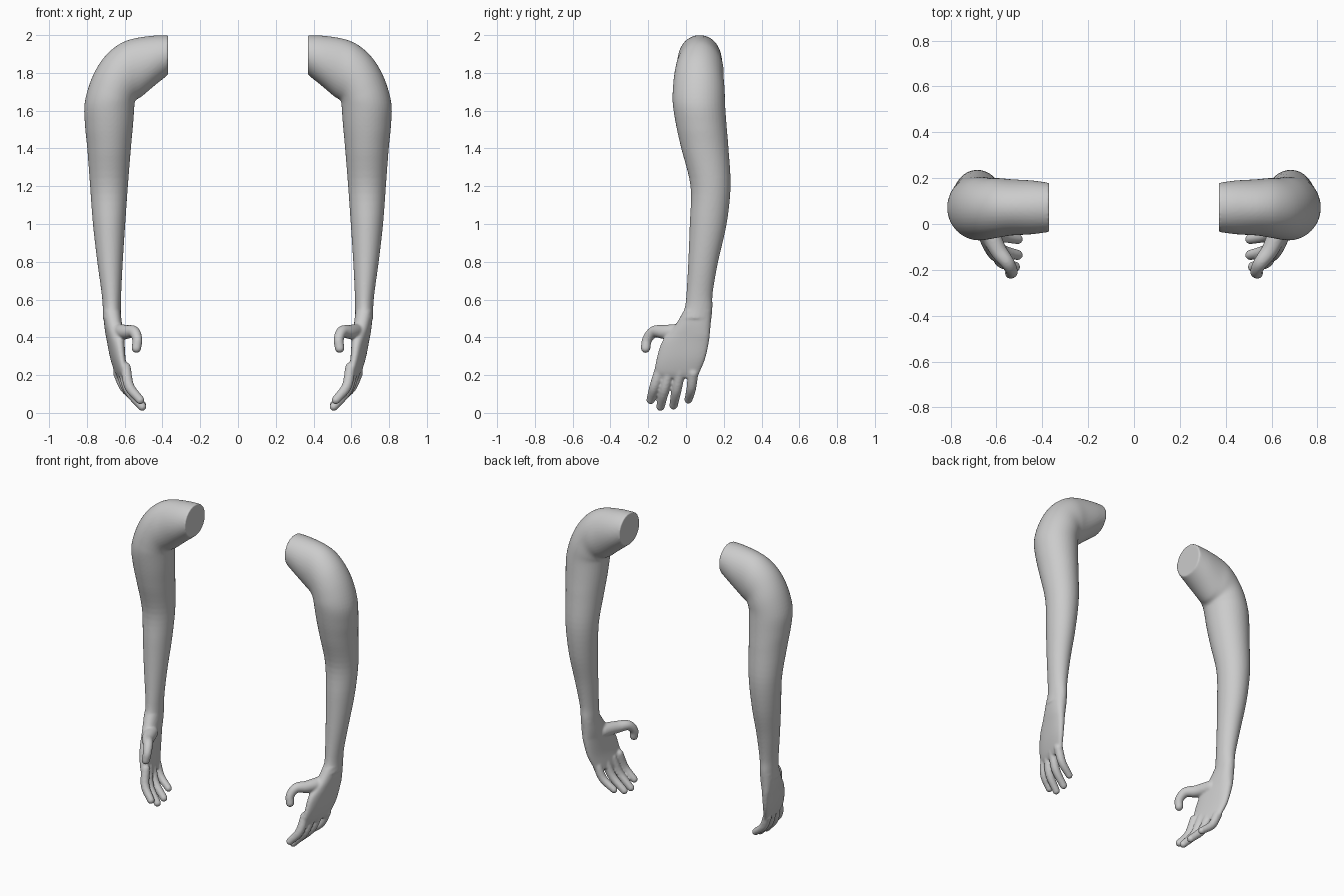
import bpy, bmesh
from math import sin, cos, pi, copysign
from mathutils import Vector, Matrix

if "Cube" in bpy.data.objects:
    bpy.data.objects.remove(bpy.data.objects["Cube"])

skin = bpy.data.materials.new("plain grey")
skin.use_nodes = True
skin.diffuse_color = (0.6, 0.6, 0.6, 1)
skin.node_tree.nodes["Principled BSDF"].inputs["Base Color"].default_value = (0.6, 0.6, 0.6, 1)

# Arm sections: inner edge (x, z), outer edge (x, z), front y, back y
SHOULDER = [
    (.37, 1.79, .37, 2.0, -.035, .18),
    (.445, 1.73, .45, 1.997, -.045, .19),
    (.51, 1.675, .56, 1.98, -.05, .195),
    (.532, 1.662, .64, 1.945, -.058, .2),
    (.542, 1.655, .715, 1.875, -.065, .2),
    (.546, 1.645, .775, 1.77, -.07, .205),
    (.548, 1.63, .812, 1.64, -.07, .207),
]
# Straight sections: z, inner x, outer x, front y, back y
LIMB = [
    (1.52, .556, .81, -.052, .215),
    (1.4, .567, .798, -.025, .225),
    (1.2, .583, .783, .024, .236),
    (1.0, .597, .768, .02, .215),
    (.8, .61, .745, .012, .17),
    (.64, .618, .723, .003, .142),
    (.56, .62, .716, -.006, .14),
    (.5, .62, .716, -.03, .135),
]
# Palm sections: z, middle x, half thickness, front y, back y
PALM = [
    (.54, .668, .046, -.012, .137),
    (.46, .660, .046, -.06, .130),
    (.38, .648, .040, -.125, .122),
    (.29, .636, .033, -.155, .103),
    (.22, .620, .027, -.165, .075),
    (.185, .611, .020, -.145, .06),
]
# Digit paths: x, y, z, radius
DIGITS = [
    [(.595, -.135, .24, .028), (.575, -.167, .14, .027), (.518, -.187, .068, .023)],
    [(.610, -.085, .23, .028), (.578, -.115, .12, .027), (.507, -.135, .033, .023)],
    [(.622, -.03, .22, .028), (.583, -.050, .12, .027), (.507, -.066, .040, .023)],
    [(.634, .038, .21, .028), (.598, .028, .13, .026), (.528, .013, .070, .022)],
    [(.635, -.02, .43, .044), (.595, -.11, .428, .038), (.552, -.168, .430, .031),
     (.533, -.205, .39, .027), (.538, -.214, .343, .026)],
]


def resample(rows, steps):
    """Smooth curve through rows of numbers."""
    pts = [Vector(r) for r in rows]
    pts = [2 * pts[0] - pts[1]] + pts + [2 * pts[-1] - pts[-2]]
    out = []
    for a, b, c, d in zip(pts, pts[1:], pts[2:], pts[3:]):
        for i in range(steps):
            t = i / steps
            out.append(b + .5 * t * (c - a + t * (2*a - 5*b + 4*c - d + t * (3*(b - c) + d - a))))
    return out + [pts[-2]]


def loft(bm, sections, power=1.0, sides=40):
    """Skin closed sections, each a centre and two half-axis vectors."""
    rings = []
    for centre, u, v in sections:
        ring = []
        for k in range(sides):
            a = 2 * pi * k / sides
            cu, sv = (copysign(abs(f) ** power, f) for f in (cos(a), sin(a)))
            ring.append(bm.verts.new(centre + u * cu + v * sv))
        rings.append(ring)
    for r, s in zip(rings, rings[1:]):
        for k in range(sides):
            j = (k + 1) % sides
            bm.faces.new((r[k], r[j], s[j], s[k]))
    bm.faces.new(rings[0])
    bm.faces.new(rings[-1])


def arm_section(r):
    xi, zi, xo, zo, y0, y1 = r
    return (Vector(((xi + xo) / 2, (y0 + y1) / 2, (zi + zo) / 2)),
            Vector(((xo - xi) / 2, 0, (zo - zi) / 2)), Vector((0, (y1 - y0) / 2, 0)))


def palm_section(r):
    z, x, half, y0, y1 = r
    width = (y1 - y0) / 2
    lean = .16 * min(1, max(0, (.54 - z) * 8))
    return (Vector((x, (y0 + y1) / 2, z)), Vector((half, 0, 0)), Vector((lean * width, width, 0)))


def build_arm(name, side):
    bm = bmesh.new()
    # Shoulder, elbow and forearm
    limb = [(xi, z, xo, z, y0, y1) for z, xi, xo, y0, y1 in LIMB]
    loft(bm, [arm_section(r) for r in resample(SHOULDER + limb, 5)])
    # Palm
    loft(bm, [palm_section(r) for r in resample(PALM, 5)], power=.85)
    # Fingers and thumb as closely spaced beads, fused below
    for path in DIGITS:
        for x, y, z, radius in resample(path, 12):
            bmesh.ops.create_uvsphere(bm, u_segments=16, v_segments=10, radius=radius,
                                      matrix=Matrix.Translation((x, y, z)))
    bmesh.ops.scale(bm, vec=(side, 1, 1), verts=bm.verts)
    bmesh.ops.recalc_face_normals(bm, faces=bm.faces)
    mesh = bpy.data.meshes.new(name)
    bm.to_mesh(mesh)
    bm.free()
    mesh.materials.append(skin)
    arm = bpy.data.objects.new(name, mesh)
    bpy.context.collection.objects.link(arm)
    # Fuse the parts into one skin and soften the joins
    fuse = arm.modifiers.new("fuse", 'REMESH')
    fuse.mode = 'VOXEL'
    fuse.voxel_size = .0065
    fuse.use_smooth_shade = True
    soften = arm.modifiers.new("soften", 'SMOOTH')
    soften.factor = .5
    soften.iterations = 6


build_arm("left_arm", 1)
build_arm("right_arm", -1)
